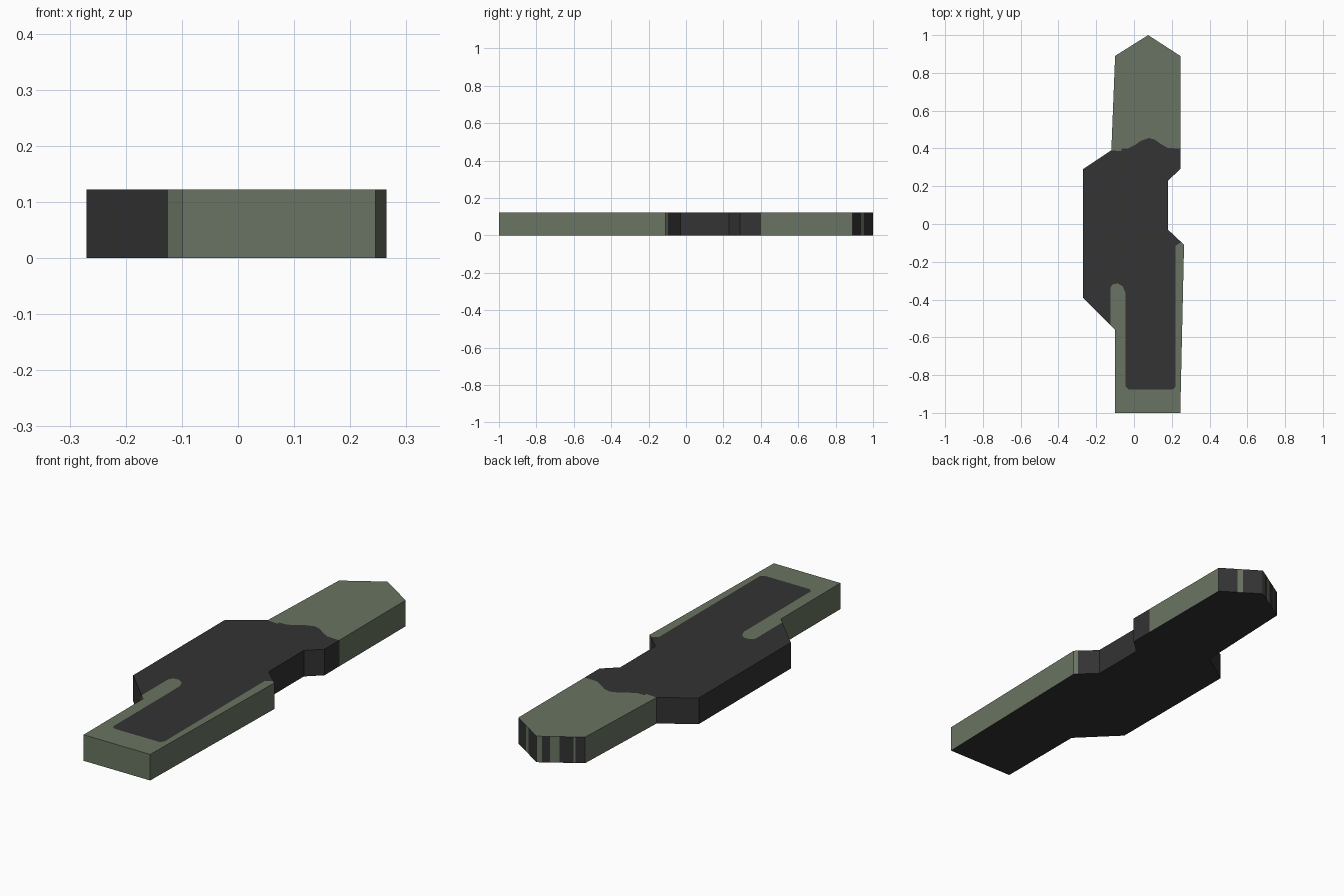
import bpy, bmesh

if "Cube" in bpy.data.objects:
    bpy.data.objects.remove(bpy.data.objects["Cube"])

HEIGHT = 0.122
DARK, GREEN = 0, 1


def material(name, rgb):
    m = bpy.data.materials.new(name)
    m.diffuse_color = (*rgb, 1.0)
    m.use_nodes = True
    m.node_tree.nodes["Principled BSDF"].inputs["Base Color"].default_value = m.diffuse_color
    return m


def lerp(a, b, t):
    return (a[0] + (b[0] - a[0]) * t, a[1] + (b[1] - a[1]) * t)


# Colour seams across the slab, left to right
front_seam = [(-0.125, -0.535), (-0.125, -0.335), (-0.11, -0.318), (-0.085, -0.315),
              (-0.06, -0.33), (-0.045, -0.365), (-0.045, -0.86), (-0.03, -0.875),
              (0.205, -0.875), (0.22, -0.86), (0.22, -0.115), (0.25, -0.096)]
rear_seam = [(-0.12, 0.39), (-0.065, 0.385), (-0.065, 0.40), (-0.03, 0.40),
             (0.0, 0.415), (0.04, 0.442), (0.08, 0.455), (0.11, 0.447),
             (0.145, 0.422), (0.18, 0.402), (0.245, 0.40)]

# Pointed tip, split where its side stripes change colour
shoulder_r, peak, shoulder_l = (0.245, 0.89), (0.075, 1.0), (-0.10, 0.89)
tip = [shoulder_r] + [lerp(shoulder_r, peak, t) for t in (0.42, 0.55)] + [peak]
tip += [lerp(peak, shoulder_l, t) for t in (0.12, 0.28, 0.47, 0.76, 0.80)] + [shoulder_l]
stripes = {tip[1], tip[3], tip[5], tip[7]}      # green stripes start here

# Three counter-clockwise regions of the outline
regions = [
    (GREEN, [(-0.10, -0.56), (-0.10, -1.0), (0.245, -1.0), (0.265, -0.11)] + front_seam[::-1]),
    (DARK, front_seam + [(0.18, -0.03), (0.18, 0.23), (0.245, 0.29)] + rear_seam[::-1]
     + [(-0.27, 0.29), (-0.27, -0.39)]),
    (GREEN, rear_seam + tip),
]

bm = bmesh.new()
cache = {}


def vert(p, z):
    if (p, z) not in cache:
        cache[(p, z)] = bm.verts.new((p[0], p[1], z))
    return cache[(p, z)]


def face(verts, colour):
    bm.faces.new(verts).material_index = colour


def edges(loop):
    return list(zip(loop, loop[1:] + loop[:1]))


all_edges = {e for _, loop in regions for e in edges(loop)}
for colour, loop in regions:
    # Top and underside
    face([vert(p, HEIGHT) for p in loop], colour)
    face([vert(p, 0.0) for p in reversed(loop)], DARK)
    # Walls along the outer outline only
    for a, b in edges(loop):
        if (b, a) in all_edges:
            continue
        side = colour
        if a in tip and b in tip:
            side = GREEN if a in stripes else DARK
        face([vert(a, 0.0), vert(b, 0.0), vert(b, HEIGHT), vert(a, HEIGHT)], side)

mesh = bpy.data.meshes.new("slab_body")
bm.to_mesh(mesh)
bm.free()
mesh.materials.append(material("charcoal", (0.033, 0.033, 0.033)))
mesh.materials.append(material("sage green", (0.141, 0.175, 0.122)))
body = bpy.data.objects.new("slab_body", mesh)
bpy.context.collection.objects.link(body)
